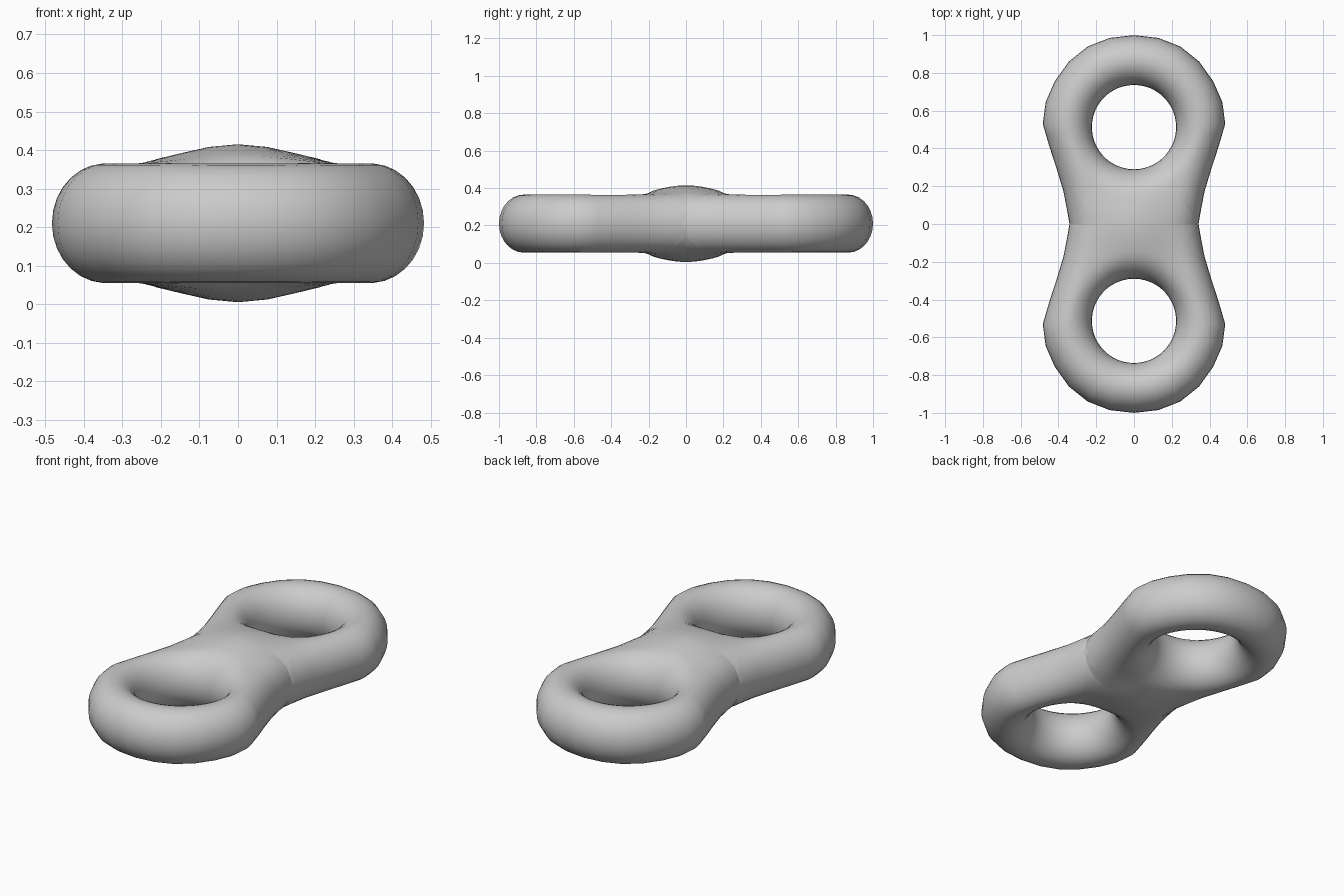
import bpy, bmesh, math
from mathutils import Vector
from mathutils.geometry import intersect_point_line

if "Cube" in bpy.data.objects:
    bpy.data.objects.remove(bpy.data.objects["Cube"])

MID_Z = 0.21        # height of the symmetry plane
HOLE_Y, HOLE_R = 0.513, 0.223
TUBE_W = 0.132      # half width of the ring tube
TUBE_H = 0.155      # half height of the ring tube
STEPS = 14          # rows from hole edge to outer edge

grey = bpy.data.materials.new("grey")
grey.diffuse_color = (0.6, 0.6, 0.6, 1)
grey.use_nodes = True
grey.node_tree.nodes["Principled BSDF"].inputs["Base Color"].default_value = grey.diffuse_color

# Right half of the outline of one loop, from the waist to the tip
right = [(0.342, 0), (0.352, 0.06), (0.373, 0.17), (0.412, 0.3), (0.448, 0.41), (0.483, 0.53),
         (0.468, 0.645), (0.42, 0.755), (0.345, 0.86), (0.245, 0.94), (0.13, 0.985), (0, 1.0)]
outline = [Vector(p) for p in right] + [Vector((-x, y)) for x, y in right[-2::-1]]

# Closed outer loop: outline with midpoints, then the centre line of the waist
outer = []
for a, b in zip(outline, outline[1:]):
    outer += [a, (a + b) / 2]
outer.append(outline[-1])
edge_count = len(outer)
N = 14
outer += [Vector((-0.342 * math.cos(math.pi * i / N), 0)) for i in range(1, N)]


def edge_distance(p):
    best = 9
    for a, b in zip(outline, outline[1:]):
        q, t = intersect_point_line(p, a, b)
        q = a.lerp(b, min(max(t, 0), 1))
        best = min(best, (p - q.to_2d()).length)
    return best


def rounding(d):
    t = 1 - min(max(d, 0) / TUBE_W, 1)
    return math.sqrt(max(0, 1 - t * t))


def swell(v, reach):
    return math.cos(math.pi / 2 * min(abs(v) / reach, 1)) ** 2


def half_height(p):
    h = TUBE_H + 0.05 * swell(p.x, 0.31) * swell(p.y, 0.33)
    hole = (p - Vector((0, HOLE_Y))).length - HOLE_R
    return h * rounding(hole) * rounding(edge_distance(p))


# One loop of the figure eight, open along the centre line
bm = bmesh.new()
centre = Vector((0, HOLE_Y))
top, bottom = [], []
for k, end in enumerate(outer):
    start = centre + (end - centre).normalized() * HOLE_R
    up, down = [], []
    for s in range(STEPS + 1):
        u = (1 - math.cos(math.pi * s / STEPS)) / 2
        p = start.lerp(end, u)
        rim = s == 0 or (s == STEPS and k < edge_count)
        h = 0 if rim else half_height(p)
        v = bm.verts.new((p.x, p.y, MID_Z + h))
        up.append(v)
        down.append(v if rim else bm.verts.new((p.x, p.y, MID_Z - h)))
    top.append(up)
    bottom.append(down)
for k in range(len(outer)):
    n = (k + 1) % len(outer)
    for s in range(STEPS):
        bm.faces.new((top[k][s], top[k][s + 1], top[n][s + 1], top[n][s]))
        bm.faces.new((bottom[n][s], bottom[n][s + 1], bottom[k][s + 1], bottom[k][s]))

# Mirror the loop across the waist and weld the seam
copy = bmesh.ops.duplicate(bm, geom=bm.verts[:] + bm.edges[:] + bm.faces[:])["geom"]
for v in [g for g in copy if isinstance(g, bmesh.types.BMVert)]:
    v.co.y = -v.co.y
bmesh.ops.reverse_faces(bm, faces=[g for g in copy if isinstance(g, bmesh.types.BMFace)])
bmesh.ops.remove_doubles(bm, verts=bm.verts[:], dist=0.0005)
bmesh.ops.recalc_face_normals(bm, faces=bm.faces[:])

mesh = bpy.data.meshes.new("double_ring")
bm.to_mesh(mesh)
bm.free()
mesh.materials.append(grey)
mesh.polygons.foreach_set("use_smooth", [True] * len(mesh.polygons))
body = bpy.data.objects.new("double_ring", mesh)
bpy.context.collection.objects.link(body)
